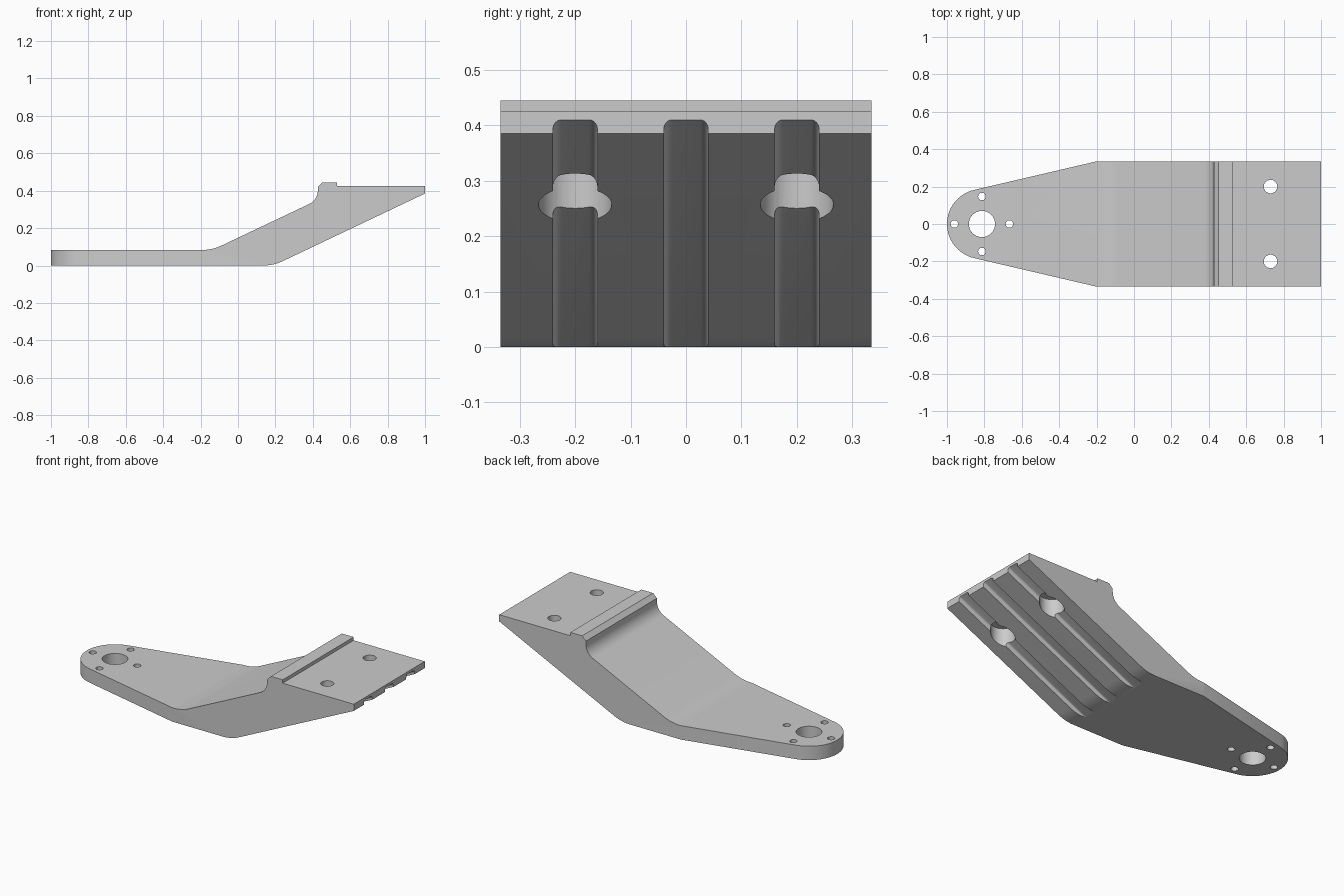
import bpy, bmesh, math
from mathutils import Vector

cube = bpy.data.objects.get("Cube")
if cube:
    bpy.data.objects.remove(cube, do_unlink=True)

X, Y, Z = Vector((1, 0, 0)), Vector((0, 1, 0)), Vector((0, 0, 1))

metal = bpy.data.materials.new("light_grey_metal")
metal.use_nodes = True
GREY = (0.6, 0.6, 0.6, 1)
metal.diffuse_color = GREY
metal.node_tree.nodes["Principled BSDF"].inputs["Base Color"].default_value = GREY


def rounded(corners, steps=8):
    """Turn (a, b, radius) corners into an outline with true fillet arcs."""
    out = []
    for i, (a, b, r) in enumerate(corners):
        p = Vector((a, b))
        if r == 0:
            out.append(p)
            continue
        d0 = (Vector(corners[i - 1][:2]) - p).normalized()
        d1 = (Vector(corners[(i + 1) % len(corners)][:2]) - p).normalized()
        half = d0.angle(d1) / 2
        centre = p + (d0 + d1).normalized() * r / math.sin(half)
        start = p + d0 * r / math.tan(half) - centre
        end = p + d1 * r / math.tan(half) - centre
        total = start.angle(end)
        for k in range(steps + 1):
            t = total * k / steps
            out.append(centre + (start * math.sin(total - t) + end * math.sin(t)) / math.sin(total))
    return out


def circle(cx, cy, r, n=48):
    return [Vector((cx + r * math.cos(math.tau * k / n), cy + r * math.sin(math.tau * k / n)))
            for k in range(n)]


def prism(name, outline, origin, u, v, sweep):
    """Extrude a flat outline, drawn on axes u and v, along the sweep vector."""
    bm = bmesh.new()
    face = bm.faces.new([bm.verts.new(origin + u * p.x + v * p.y) for p in outline])
    ext = bmesh.ops.extrude_face_region(bm, geom=[face])
    bmesh.ops.translate(bm, vec=sweep, verts=[g for g in ext["geom"] if isinstance(g, bmesh.types.BMVert)])
    bmesh.ops.recalc_face_normals(bm, faces=bm.faces)
    mesh = bpy.data.meshes.new(name)
    bm.to_mesh(mesh)
    bm.free()
    mesh.materials.append(metal)
    ob = bpy.data.objects.new(name, mesh)
    bpy.context.collection.objects.link(ob)
    return ob


def combine(body, cutter, operation="DIFFERENCE"):
    cutter.hide_render = True
    mod = body.modifiers.new("cut", "BOOLEAN")
    mod.operation, mod.solver, mod.object = operation, "EXACT", cutter
    bpy.context.view_layer.objects.active = body
    bpy.ops.object.modifier_apply(modifier=mod.name)
    bpy.data.objects.remove(cutter, do_unlink=True)


# Side profile: flat foot, sloped arm, clamp ledge with a raised lip
HALF, FOOT_X, FOOT_R = 0.335, -0.813, 0.187
side = rounded([
    (-1.1, 0, 0), (0.19, 0, 0.25), (1, 0.385, 0), (1, 0.425, 0),
    (0.53, 0.425, 0), (0.53, 0.445, 0), (0.452, 0.445, 0), (0.427, 0.42, 0),
    (0.427, 0.351, 0.08), (-0.138, 0.083, 0.25), (-1.1, 0.083, 0)])
bracket = prism("bracket", side, Vector((0, -HALF, 0)), X, Z, Y * 2 * HALF)

# Plan outline: round nose with tangent sides widening to the full width
reach = Vector((-0.2 - FOOT_X, HALF))
tangent = math.atan2(reach.y, reach.x) + math.acos(FOOT_R / reach.length)
plan = [Vector((1.1, -0.5)), Vector((1.1, 0.5)), Vector((-0.2, 0.5)), Vector((-0.2, HALF))]
for k in range(33):
    a = tangent + (math.tau - 2 * tangent) * k / 32
    plan.append(Vector((FOOT_X + FOOT_R * math.cos(a), FOOT_R * math.sin(a))))
plan += [Vector((-0.2, -HALF)), Vector((-0.2, -0.5))]
combine(bracket, prism("plan_cutter", plan, Z * -0.1, X, Y, Z), "INTERSECT")

# Pivot hole and four screw holes in the foot
holes = [(FOOT_X, 0, 0.07)]
for k in range(4):
    a = k * math.pi / 2
    holes.append((FOOT_X + 0.147 * math.cos(a), 0.147 * math.sin(a), 0.02))
# Bolt holes in the ledge
holes += [(0.73, s * 0.2, 0.036) for s in (-1, 1)]
for x, y, r in holes:
    combine(bracket, prism("hole_cutter", circle(x, y, r), Z * -0.1, X, Y, Z))

# Wide bolt head recesses from below
for s in (-1, 1):
    combine(bracket, prism("recess_cutter", circle(0.73, s * 0.2, 0.066), Z * 0.1, X, Y, Z * 0.24))

# Three rounded grooves along the underside of the arm
slope = Vector((0.81, 0, 0.385)).normalized()
normal = Vector((-slope.z, 0, slope.x))
groove = rounded([(-0.04, -0.1, 0), (0.04, -0.1, 0), (0.04, 0.0226, 0.015), (-0.04, 0.0226, 0.015)])
for y in (-0.2, 0, 0.2):
    start = Vector((0.19, y, 0)) - slope * 0.2
    combine(bracket, prism("groove_cutter", groove, start, Y, normal, slope * 1.3))

bpy.ops.object.select_all(action="DESELECT")
bracket.select_set(True)
bpy.context.view_layer.objects.active = bracket
bpy.ops.object.shade_smooth_by_angle(angle=math.radians(30))
